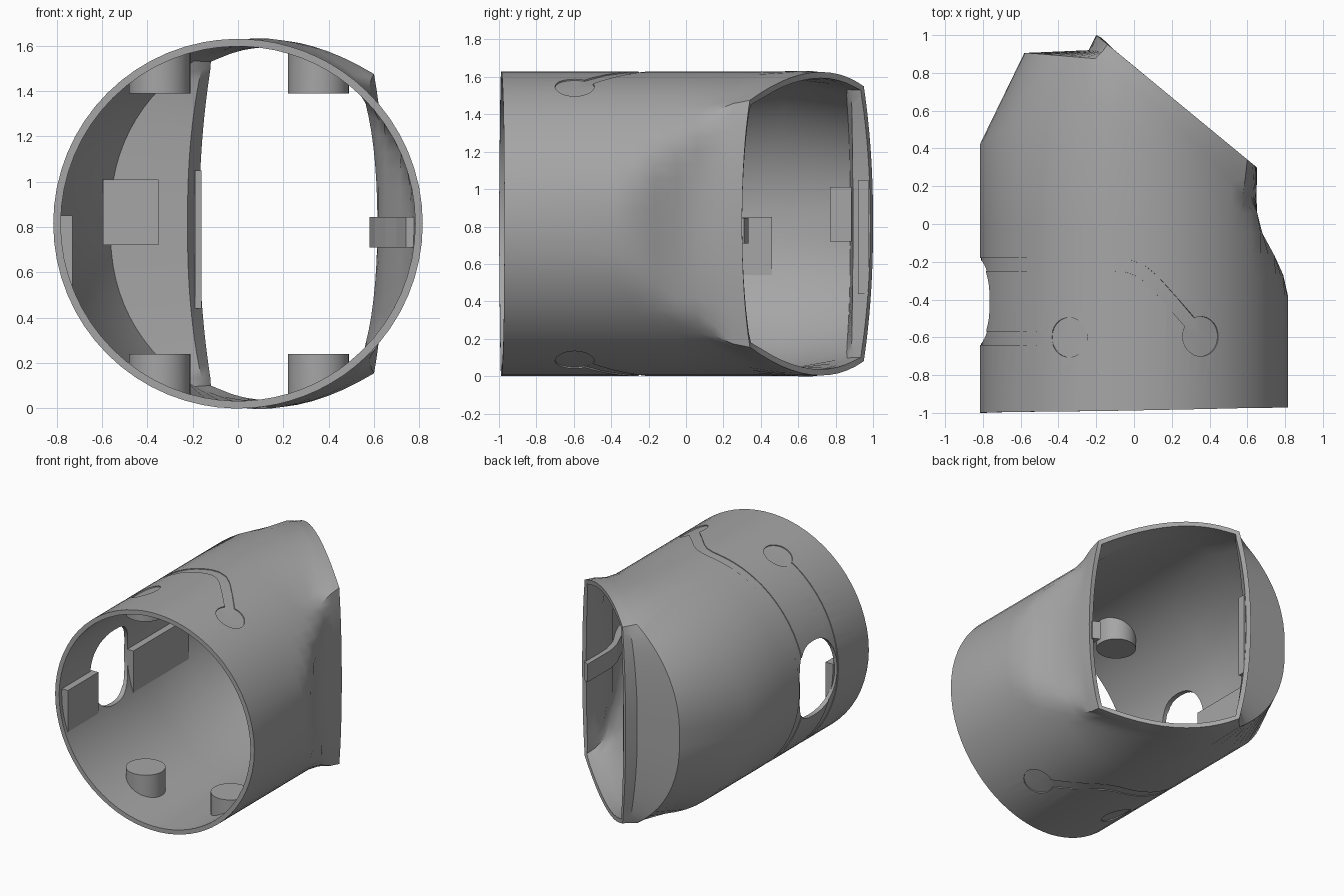
import bpy, bmesh
from math import sin, cos, acos, pi, radians, sqrt

if "Cube" in bpy.data.objects:
    bpy.data.objects.remove(bpy.data.objects["Cube"])

R, ZC = 0.815, 0.815          # tube radius and axis height
NS = (14, 12, 8)              # segments: left side, top, right side of a half ring

grey = bpy.data.materials.new("dark_grey")
grey.diffuse_color = (.38, .38, .38, 1)
grey.use_nodes = True
grey.node_tree.nodes["Principled BSDF"].inputs["Base Color"].default_value = grey.diffuse_color


def make(name, verts, faces, recalc=True):
    me = bpy.data.meshes.new(name)
    me.from_pydata(verts, [], faces)
    me.materials.append(grey)
    if recalc:
        bm = bmesh.new()
        bm.from_mesh(me)
        bmesh.ops.recalc_face_normals(bm, faces=bm.faces)
        bm.to_mesh(me)
        bm.free()
    ob = bpy.data.objects.new(name, me)
    bpy.context.collection.objects.link(ob)
    return ob


def activate(ob):
    bpy.ops.object.select_all(action='DESELECT')
    ob.select_set(True)
    bpy.context.view_layer.objects.active = ob


def smooth(ob, deg=30):
    activate(ob)
    bpy.ops.object.shade_smooth_by_angle(angle=radians(deg))


def prism(name, pts, f, lo, hi):
    """Extrude a 2D outline; f(a, b, h) places a point in space."""
    n = len(pts)
    v = [f(a, b, h) for h in (lo, hi) for a, b in pts]
    faces = [tuple(range(n)), tuple(range(n, 2 * n))]
    faces += [(i, (i + 1) % n, n + (i + 1) % n, n + i) for i in range(n)]
    return make(name, v, faces)


def box(name, x, y, z):
    return prism(name, [(x[0], y[0]), (x[1], y[0]), (x[1], y[1]), (x[0], y[1])],
                 lambda a, b, h: (a, b, h), z[0], z[1])


def through(a, m, b, s):
    """Quadratic that passes a, m (half way) and b."""
    wa, wm, wb = 2 * (s - .5) * (s - 1), -4 * s * (s - 1), 2 * s * (s - .5)
    return tuple(wa * p + wm * q + wb * r for p, q, r in zip(a, m, b))


def params():
    for k, n in enumerate(NS):
        for i in range(n):
            yield k, i / n
    yield 2, 1.0


def circle_ring(ys, clip=9):
    """Circular section, right side flattened at clip; ys at left, two corners, right."""
    ang, out = (180, 101, 46, 0), []
    for k, s in params():
        t = radians(ang[k] + (ang[k + 1] - ang[k]) * s)
        out.append((min(R * cos(t), clip), ys[k] + (ys[k + 1] - ys[k]) * s, R * sin(t)))
    return out


def shaped_ring(arcs):
    return [through(*arcs[k], s) for k, s in params()]


def plane(x, z):
    return (x, 1 - .8235 * (x + .2), z)


# Tube sections from the round front to the slanted squarish mouth
rings = [
    circle_ring((-1, -.99, -.975, -.97)),
    circle_ring((-.4, -.4, -.38, -.38)),
    circle_ring((-.28, -.28, -.28, -.27), .79),
    circle_ring((-.17, -.17, -.17, -.17), .745),
    circle_ring((-.02, -.02, -.05, -.05), .68),
    circle_ring((.42, .58, .06, .06), .652),
    shaped_ring([((-.58, .905, 0), (-.495, .90, .42), (-.205, .875, .745)),
                 ((-.205, .875, .745), (.2, .55, .808), (.577, .15, .6)),
                 ((.577, .15, .6), (.63, .15, .34), (.648, .15, 0))]),
    shaped_ring([((-.24, .92, 0), (-.225, .918, .38), (-.17, .91, .738)),
                 ((-.17, .91, .738), (.2, .61, .808), (.59, .25, .642)),
                 ((.59, .25, .642), (.634, .23, .35), (.65, .21, 0))]),
    shaped_ring([(plane(-.2, 0), plane(-.186, .38), plane(-.14, .735)),
                 (plane(-.14, .735), plane(.2, .808), plane(.6, .66)),
                 (plane(.6, .66), plane(.637, .36), plane(.65, 0))]),
]
verts, faces = [], []
for r in rings:
    full = r + [(x, y, -z) for x, y, z in r[-2:0:-1]]
    n = len(full)
    verts += [(x, y, z + ZC) for x, y, z in full]
for k in range(len(rings) - 1):
    for i in range(n):
        a, b = k * n + i, k * n + (i + 1) % n
        faces.append((a, b, b + n, a + n))
shell = make("tube_shell", verts, faces, recalc=False)
sol = shell.modifiers.new("wall", 'SOLIDIFY')
sol.thickness, sol.offset, sol.use_even_offset = .033, -1, False
activate(shell)
bpy.ops.object.modifier_apply(modifier="wall")


# Cutters for the shallow strap channels and the side hole
def on_tube(u, y, r):
    return (r * cos(u / R), y, ZC + r * sin(u / R))


def channel(name, path, half=.035):
    """Ribbon cutter following (x, y) points on top, round the left side, mirrored below."""
    top = [(R * acos(x / R), y) for x, y in path]
    u0, y0 = top[-1]
    side = [(u0 + (R * pi - u0) * i / 18, y0) for i in range(1, 19)]
    pts = top + side
    pts += [(2 * pi * R - u, y) for u, y in pts[-2::-1]]
    v, f = [], []
    for i, (u, y) in enumerate(pts):
        p, q = pts[max(i - 1, 0)], pts[min(i + 1, len(pts) - 1)]
        du, dy = q[0] - p[0], q[1] - p[1]
        d = sqrt(du * du + dy * dy)
        nu, ny = -dy / d * half, du / d * half
        v += [on_tube(u + nu, y + ny, .809), on_tube(u - nu, y - ny, .809),
              on_tube(u - nu, y - ny, .85), on_tube(u + nu, y + ny, .85)]
        if i:
            f += [(4*i - 4 + j, 4*i - 4 + (j + 1) % 4, 4*i + (j + 1) % 4, 4*i + j) for j in range(4)]
    e = len(v)
    f += [(0, 1, 2, 3), (e - 4, e - 3, e - 2, e - 1)]
    return make(name, v, f)


def disc(name, x, y, sgn, rad=.105, n=32):
    u = R * acos(x / R) * sgn
    v, f = [], []
    for r in (.807, .85):
        v.append(on_tube(u, y, r))
        v += [on_tube(u + rad * cos(2*pi*i/n), y + rad * sin(2*pi*i/n), r) for i in range(n)]
    m = n + 1
    for i in range(n):
        a, b = 1 + i, 1 + (i + 1) % n
        f += [(0, a, b), (m, m + a, m + b), (a, b, m + b, m + a)]
    return make(name, v, f)


def power(c):
    return abs(c) ** .8 * (1 if c > 0 else -1)


oval = [(-.412 + .22 * power(cos(2*pi*i/36)), ZC + .28 * power(sin(2*pi*i/36))) for i in range(36)]
cutters = [
    channel("long_channel_cutter", [(.33, -.56), (.2, -.41), (.1, -.30), (.04, -.25), (-.03, -.222), (-.1, -.215)]),
    channel("short_channel_cutter", [(-.34, -.605), (-.42, -.605)]),
    prism("side_hole_cutter", oval, lambda a, b, h: (h, a, b), -1.0, -.6),
]
posts = [(-.345, -.6), (.355, -.595)]
for x, y in posts:
    cutters += [disc("pad_cutter", x, y, s) for s in (1, -1)]
for c in cutters:
    m = shell.modifiers.new("cut", 'BOOLEAN')
    m.operation, m.solver, m.object = 'DIFFERENCE', 'EXACT', c
    activate(shell)
    bpy.ops.object.modifier_apply(modifier="cut")
    c.hide_render = True
    bpy.data.objects.remove(c)
smooth(shell)

# Round posts inside, top and bottom
for x, y in posts:
    for s in (1, -1):
        ring = [(x + .135 * cos(2*pi*i/32), y + .135 * sin(2*pi*i/32)) for i in range(32)]
        p = prism("inner_post", ring,
                  lambda a, b, h: (a, b, ZC + s * (.575 if h == 0 else sqrt(.79**2 - a*a))), 0, 1)
        smooth(p)

# Flat plates on the left inner wall, either side of the hole
zs = [-.275 + .31 * i / 8 for i in range(9)]
seg = [(-sqrt(.79**2 - z*z), ZC + z) for z in zs] + [(-.73, ZC + zs[-1]), (-.73, ZC + zs[0])]
for name, lo, hi in (("front_plate", -.97, -.61), ("rear_plate", -.195, .46)):
    prism(name, seg, lambda a, b, h: (a, h, b), lo, hi)

# Rail that follows the dented right wall
wall = [(.79, -.36), (.765, -.26), (.72, -.16), (.655, -.04), (.63, .06), (.63, .31)]
inner = [(.74, -.36), (.70, -.26), (.65, -.16), (.60, -.04), (.58, .06), (.58, .335)]
prism("right_rail", wall + inner[::-1], lambda a, b, h: (a, b, h), .71, .845)

# Block on the back wall and clip strip at the mouth
prism("back_block", [(-.595, .77), (-.35, .77), (-.35, .885), (-.56, .885)],
      lambda a, b, h: (a, b, h), .72, 1.01)
box("mouth_clip", (-.19, -.16), (.92, .975), (.44, 1.05))
